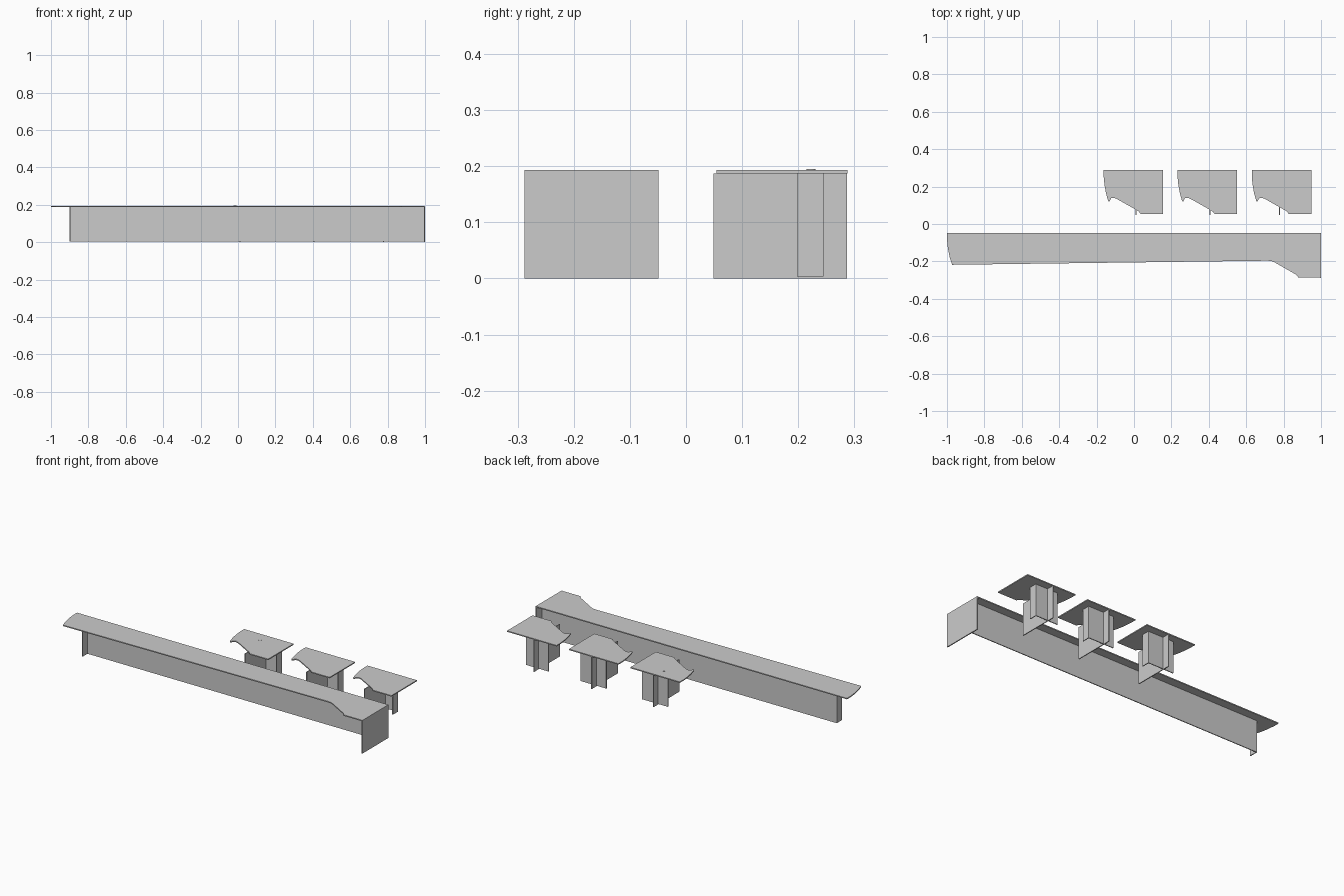
import bpy, bmesh

if "Cube" in bpy.data.objects:
    bpy.data.objects.remove(bpy.data.objects["Cube"])

TOP, UNDER = 0.193, 0.187


def slab(name, outline, z0, z1):
    """Extrude a flat outline from z0 up to z1."""
    bm = bmesh.new()
    face = bm.faces.new([bm.verts.new((x, y, z0)) for x, y in outline])
    ext = bmesh.ops.extrude_face_region(bm, geom=[face])
    verts = [v for v in ext["geom"] if isinstance(v, bmesh.types.BMVert)]
    bmesh.ops.translate(bm, vec=(0, 0, z1 - z0), verts=verts)
    bmesh.ops.recalc_face_normals(bm, faces=bm.faces)
    me = bpy.data.meshes.new(name)
    bm.to_mesh(me)
    bm.free()
    ob = bpy.data.objects.new(name, me)
    bpy.context.collection.objects.link(ob)
    return ob


def panel(name, x0, x1, y0, y1, z0=0.003, z1=UNDER):
    """Upright board."""
    return slab(name, [(x0, y0), (x1, y0), (x1, y1), (x0, y1)], z0, z1)


# Long counter: shaped top, full-height end, modesty board and short return
counter = [(-1, -0.049), (0.995, -0.049), (0.995, -0.286), (0.878, -0.286),
           (0.872, -0.276), (0.862, -0.268), (0.752, -0.205), (0.735, -0.198),
           (0.715, -0.196), (-0.972, -0.218), (-0.985, -0.18),
           (-0.995, -0.13), (-1, -0.08)]
slab("counter_top", counter, UNDER, TOP)
panel("counter_end", 0.994, 1.0, -0.288, -0.049, 0, TOP)
panel("counter_modesty", -0.90, 0.994, -0.103, -0.098)
panel("counter_return", -0.90, -0.895, -0.148, -0.103)

# Three desks: shaped top on a crossed pair of boards
desk = [(-0.162, 0.288), (0.156, 0.288), (0.156, 0.054), (0.035, 0.054),
        (0.028, 0.064), (0.018, 0.072), (-0.092, 0.134), (-0.108, 0.140),
        (-0.122, 0.138), (-0.132, 0.120), (-0.138, 0.122), (-0.150, 0.165),
        (-0.158, 0.21), (-0.162, 0.25)]
for i, (cx, bx, right) in enumerate([(0, 0.010, 0.1), (0.395, 0.406, 0.1),
                                     (0.792, 0.777, 0.08)], 1):
    slab(f"desk_top_{i}", [(x + cx, y) for x, y in desk], UNDER, TOP)
    panel(f"desk_support_{i}", bx - 0.0025, bx + 0.0025, 0.049, 0.287, 0)
    panel(f"desk_cross_{i}", bx - 0.065, bx + right, 0.240, 0.245)
    panel(f"desk_return_{i}", bx + right - 0.005, bx + right, 0.198, 0.240)

# Cable grommet on the first desk
bpy.ops.mesh.primitive_cylinder_add(vertices=24, radius=0.008, depth=0.004,
                                    location=(-0.015, 0.223, 0.193))
bpy.context.object.name = "cable_grommet"
